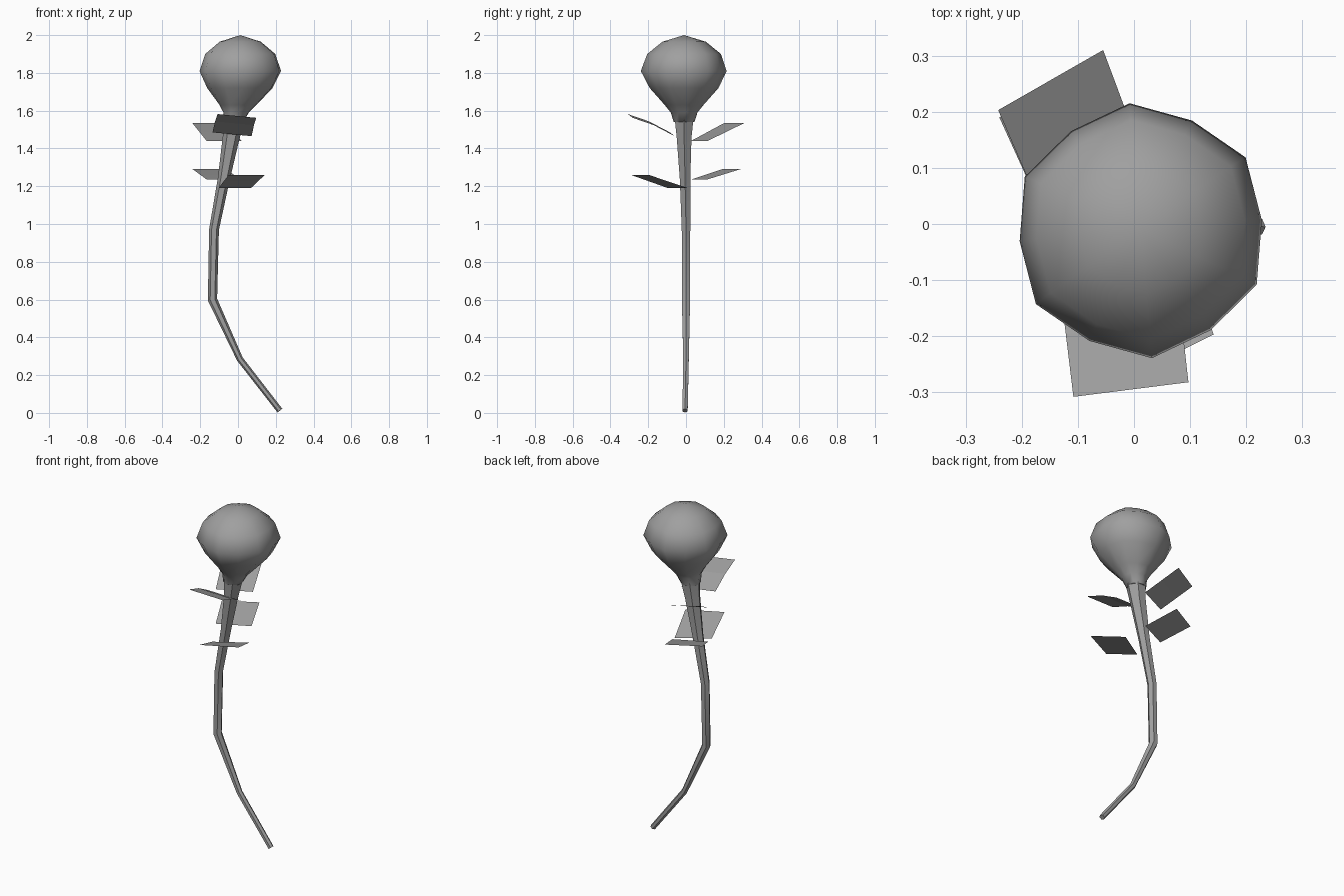
import bpy, bmesh
from math import sin, cos, tau, radians
from mathutils import Vector

cube = bpy.data.objects.get("Cube")
if cube:
    bpy.data.objects.remove(cube, do_unlink=True)

grey = bpy.data.materials.new("plain grey")
grey.use_nodes = True
grey.diffuse_color = (0.35, 0.35, 0.35, 1)
grey.node_tree.nodes["Principled BSDF"].inputs["Base Color"].default_value = grey.diffuse_color


def add_object(name, bm, smooth=None):
    mesh = bpy.data.meshes.new(name)
    bm.to_mesh(mesh)
    bm.free()
    mesh.materials.append(grey)
    obj = bpy.data.objects.new(name, mesh)
    bpy.context.collection.objects.link(obj)
    if smooth:
        bpy.ops.object.select_all(action='DESELECT')
        obj.select_set(True)
        bpy.context.view_layer.objects.active = obj
        bpy.ops.object.shade_smooth_by_angle(angle=radians(smooth))
    return obj


def tube(name, path, sides, turn, ripple, smooth, upright=False):
    """Skin rings of (x, y, z, radius); ripple pulls in every second corner."""
    bm = bmesh.new()
    pts = [Vector(p[:3]) for p in path]
    rings = []
    for i, p in enumerate(pts):
        way = (pts[min(i + 1, len(pts) - 1)] - pts[max(i - 1, 0)]).normalized()
        if upright:
            way = Vector((0, 0, 1))
        side = Vector((0, 1, 0)).cross(way).normalized()
        up = way.cross(side)
        ring = []
        for k in range(sides):
            a = turn + tau * k / sides
            r = path[i][3] * (1 - ripple * (k % 2))
            ring.append(bm.verts.new(p + side * r * cos(a) + up * r * sin(a)))
        rings.append(ring)
    for a, b in zip(rings, rings[1:]):
        for k in range(sides):
            n = (k + 1) % sides
            bm.faces.new((a[k], a[n], b[n], b[k]))
    bm.faces.new(rings[0][::-1])
    bm.faces.new(rings[-1])
    bmesh.ops.remove_doubles(bm, verts=bm.verts, dist=0.0005)
    bmesh.ops.recalc_face_normals(bm, faces=bm.faces)
    return add_object(name, bm, smooth)


# Curved, tapering stem
tube("stem", [(0.222, -0.005, 0.012, 0.016), (0.01, 0, 0.285, 0.017),
              (-0.135, 0, 0.6, 0.025), (-0.127, 0, 0.97, 0.026),
              (-0.075, -0.005, 1.24, 0.032), (-0.036, -0.01, 1.46, 0.045),
              (-0.022, -0.01, 1.56, 0.057)], 6, 0, 0, 50)

# Round bud flaring from the neck
tube("bud", [(-0.024, -0.01, 1.54, 0.055), (-0.01, -0.01, 1.59, 0.071),
             (0, -0.01, 1.63, 0.103), (0.01, -0.01, 1.72, 0.183),
             (0.012, -0.012, 1.81, 0.228), (0.012, -0.01, 1.9, 0.196),
             (0.012, -0.01, 1.965, 0.115), (0.012, -0.01, 2.0, 0.0001)],
     12, radians(35), 0.05, 60, True)


# Flat leaves, each creased across the middle
def leaf(name, outer, inner, crease):
    bm = bmesh.new()
    out = [Vector(p) for p in outer]
    inn = [Vector(p) for p in inner]
    mid = [(a + b) / 2 + Vector((0, 0, crease)) for a, b in zip(out, inn)]
    rows = [[bm.verts.new(p) for p in row] for row in (out, mid, inn)]
    for a, b in zip(rows, rows[1:]):
        bm.faces.new((a[0], a[1], b[1], b[0]))
    bmesh.ops.recalc_face_normals(bm, faces=bm.faces)
    if sum(f.normal.z for f in bm.faces) < 0:
        bmesh.ops.reverse_faces(bm, faces=bm.faces)
    add_object(name, bm)


leaf("upper_front_leaf", [(-0.108, -0.308, 1.582), (0.097, -0.282, 1.562)],
     [(-0.135, -0.085, 1.485), (0.072, -0.06, 1.465)], 0.01)
leaf("upper_back_leaf", [(-0.055, 0.31, 1.535), (-0.242, 0.203, 1.535)],
     [(0.018, 0.115, 1.44), (-0.166, 0.027, 1.44)], 0)
leaf("lower_front_leaf", [(0.142, -0.197, 1.26), (-0.05, -0.292, 1.26)],
     [(0.068, 0.01, 1.19), (-0.103, -0.095, 1.19)], 0)
leaf("lower_back_leaf", [(-0.06, 0.288, 1.29), (-0.24, 0.19, 1.29)],
     [(0.012, 0.11, 1.235), (-0.165, 0.025, 1.235)], 0)
